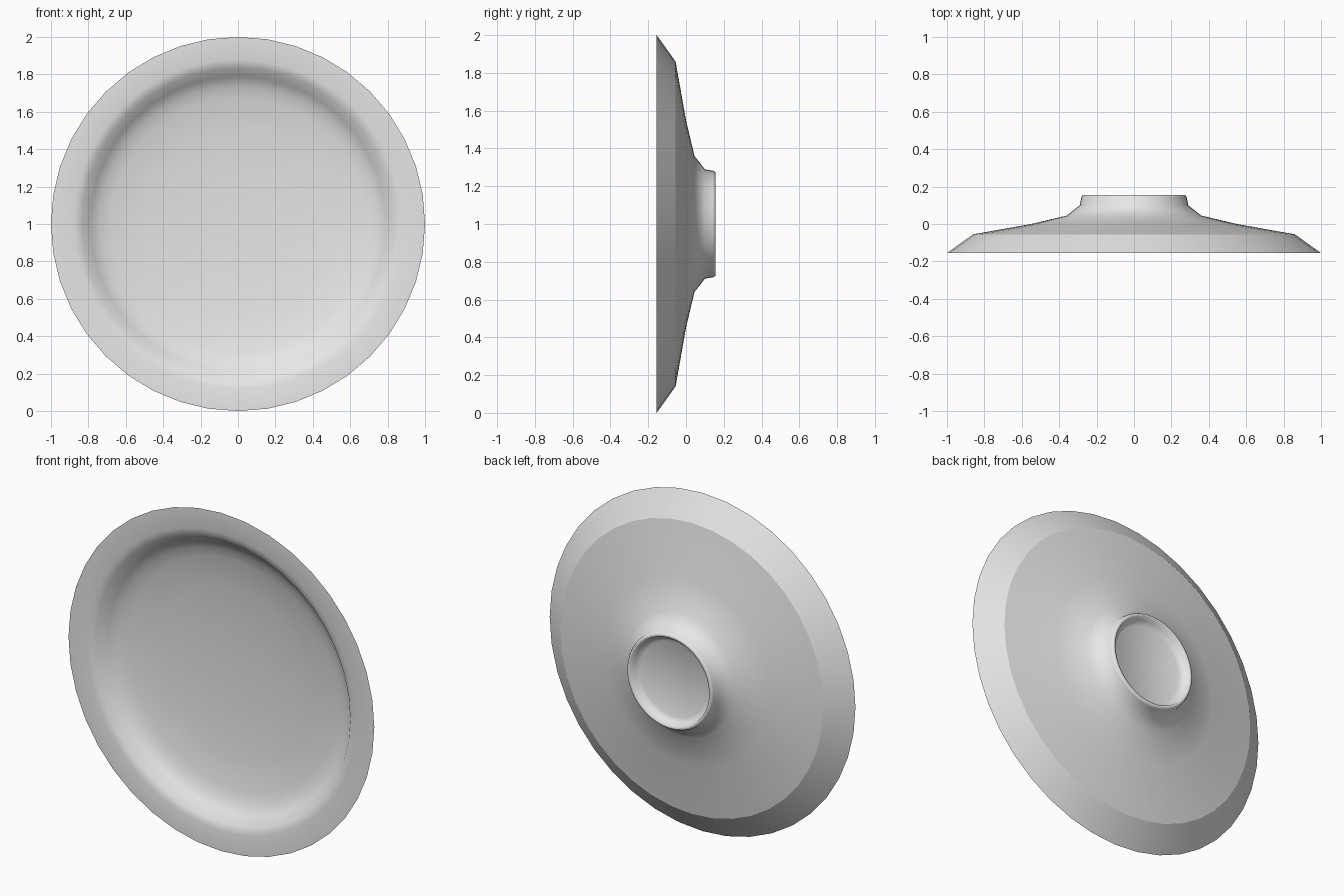
import bpy, bmesh, math
from mathutils import Vector

SIDES = 40

cube = bpy.data.objects.get("Cube")
if cube:
    bpy.data.objects.remove(cube)

# Single plain ceramic colour
grey = bpy.data.materials.new("light_grey")
grey.use_nodes = True
grey.diffuse_color = (0.8, 0.8, 0.8, 1)
grey.node_tree.nodes["Principled BSDF"].inputs["Base Color"].default_value = (0.8, 0.8, 0.8, 1)

# Cross-section as (radius, y): dished front, then rim, back and foot ring
front = [(0, 0.0), (0.25, -0.005), (0.5, -0.02), (0.68, -0.045), (0.74, -0.063),
         (0.79, -0.09), (0.835, -0.143), (0.88, -0.155)]
back = [(1.0, -0.155), (0.86, -0.055), (0.55, 0.0), (0.36, 0.045), (0.29, 0.1),
        (0.282, 0.143), (0.275, 0.155)]
foot_recess = [(0.26, 0.155), (0.25, 0.125), (0.22, 0.11), (0, 0.11)]
CREASES = (1.0, 0.86)


def lathe(name, profile, creases, centre):
    """Spin a profile around the front-to-back axis."""
    bm = bmesh.new()
    verts = [bm.verts.new((0, y, r)) for r, y in profile]
    edges = [bm.edges.new(pair) for pair in zip(verts, verts[1:])]
    bmesh.ops.spin(bm, geom=verts + edges, cent=(0, 0, 0), axis=(0, 1, 0),
                   angle=math.tau, steps=SIDES, use_merge=False)
    bmesh.ops.remove_doubles(bm, verts=bm.verts, dist=0.0005)
    bmesh.ops.recalc_face_normals(bm, faces=bm.faces)
    for face in bm.faces:
        face.smooth = True
    # Crease the rim and the shoulder behind it
    for edge in bm.edges:
        radii = [math.hypot(v.co.x, v.co.z) for v in edge.verts]
        if any(all(abs(r - c) < 0.002 for r in radii) for c in creases):
            edge.smooth = False
    bmesh.ops.translate(bm, verts=bm.verts, vec=Vector(centre))
    mesh = bpy.data.meshes.new(name)
    bm.to_mesh(mesh)
    bm.free()
    mesh.materials.append(grey)
    obj = bpy.data.objects.new(name, mesh)
    bpy.context.collection.objects.link(obj)
    return obj


lathe("plate", front + back + foot_recess, CREASES, (0, 0, 1))
